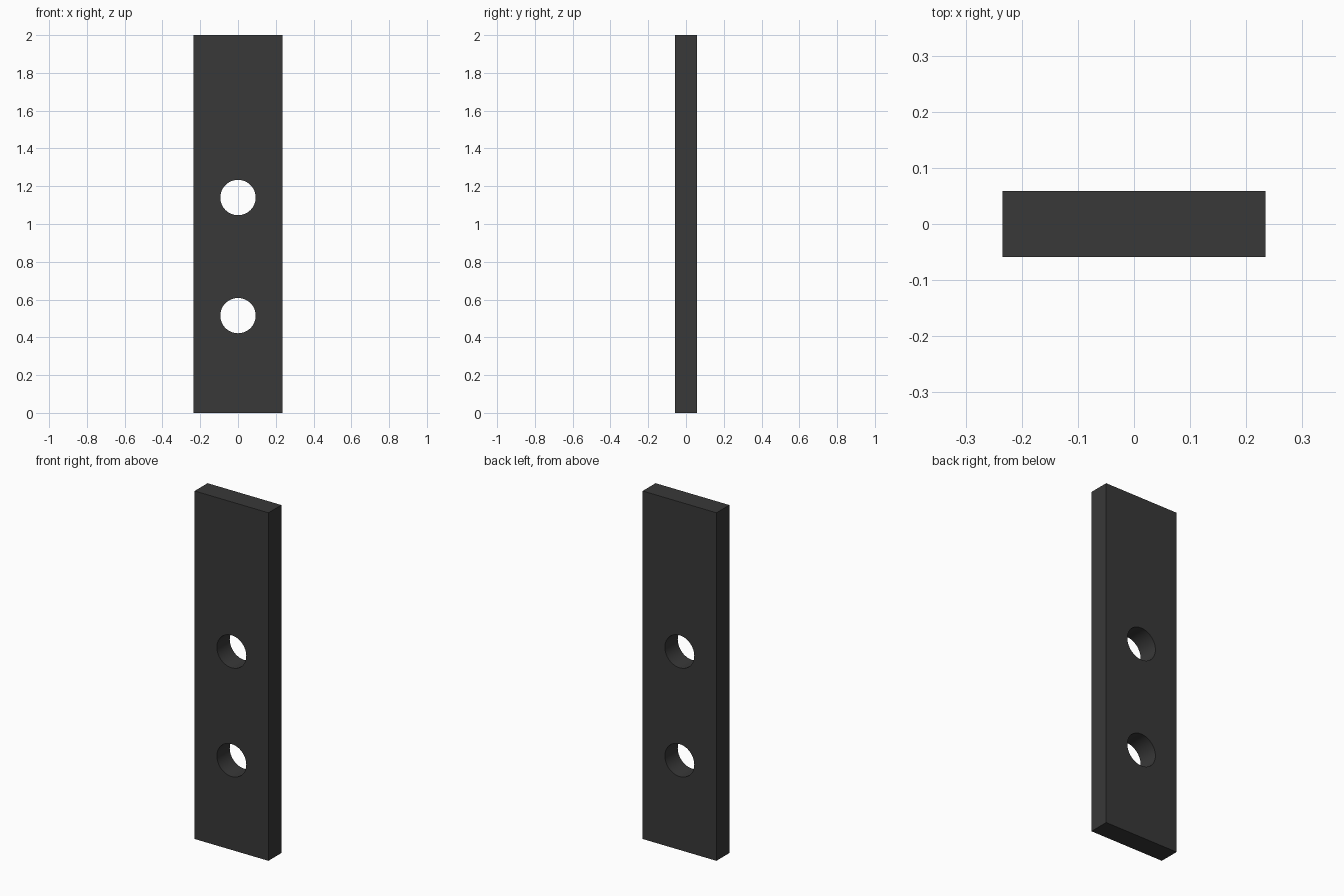
import bpy
import math

if "Cube" in bpy.data.objects:
    bpy.data.objects.remove(bpy.data.objects["Cube"])

WIDTH, DEPTH, HEIGHT = 0.469, 0.117, 2.0
HOLE_RADIUS = 0.0935
HOLE_HEIGHTS = (0.515, 1.14)

# Flat plate standing on the ground
bpy.ops.mesh.primitive_cube_add(size=1, location=(0, 0, HEIGHT / 2))
plate = bpy.context.object
plate.name = "drilled_plate"
plate.scale = (WIDTH, DEPTH, HEIGHT)
bpy.ops.object.transform_apply(location=True, rotation=False, scale=True)

# Dark grey finish
finish = bpy.data.materials.new("dark_grey")
finish.diffuse_color = (0.04, 0.04, 0.04, 1)
finish.use_nodes = True
finish.node_tree.nodes["Principled BSDF"].inputs["Base Color"].default_value = finish.diffuse_color
plate.data.materials.append(finish)


def drill_hole(z):
    """Cut a round hole through the plate from front to back."""
    bpy.ops.mesh.primitive_cylinder_add(
        vertices=64, radius=HOLE_RADIUS, depth=DEPTH * 3,
        location=(0, 0, z), rotation=(math.pi / 2, 0, 0))
    cutter = bpy.context.object
    cutter.name = "hole_cutter"
    cutter.hide_render = True
    cutter.data.materials.append(finish)
    mod = plate.modifiers.new("hole", 'BOOLEAN')
    mod.operation = 'DIFFERENCE'
    mod.solver = 'EXACT'
    mod.object = cutter
    bpy.context.view_layer.objects.active = plate
    bpy.ops.object.modifier_apply(modifier=mod.name)
    bpy.data.objects.remove(cutter)


# Two bolt holes
for z in HOLE_HEIGHTS:
    drill_hole(z)

# Smooth hole walls, sharp plate edges
bpy.ops.object.select_all(action='DESELECT')
plate.select_set(True)
bpy.context.view_layer.objects.active = plate
bpy.ops.object.shade_smooth_by_angle(angle=math.radians(30))
